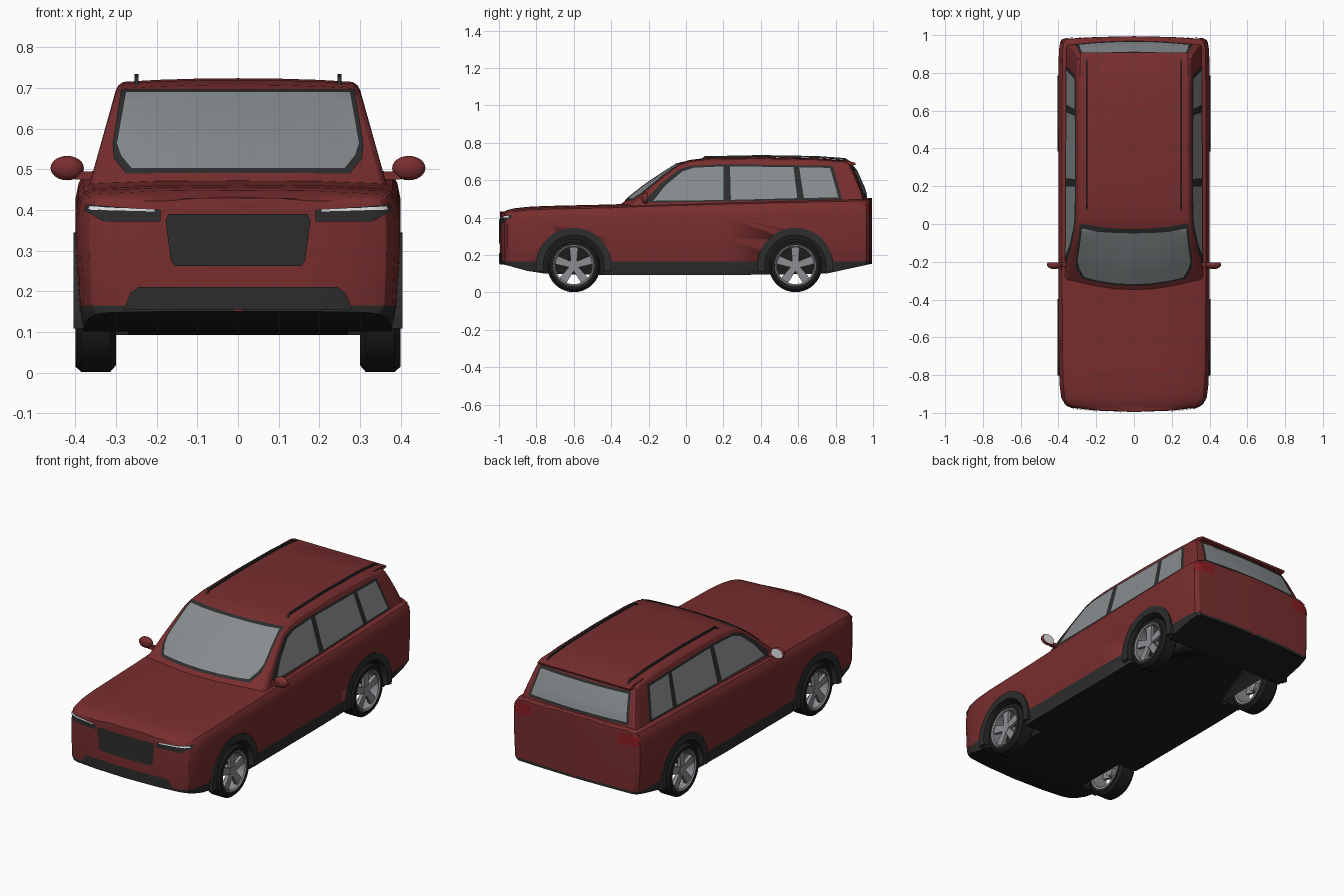
import bpy, bmesh, math
from mathutils import Vector, Matrix
from mathutils.bvhtree import BVHTree

old = bpy.data.objects.get("Cube")
if old:
    bpy.data.objects.remove(old)


def material(name, r, g, b):
    m = bpy.data.materials.new(name)
    m.use_nodes = True
    m.diffuse_color = (r, g, b, 1)
    m.node_tree.nodes["Principled BSDF"].inputs["Base Color"].default_value = (r, g, b, 1)
    return m


PAINT = material("red paint", 0.19, 0.027, 0.028)
TRIM = material("dark trim", 0.026, 0.026, 0.026)
UNDER = material("black underbody", 0.012, 0.012, 0.012)
GLASS = material("grey glass", 0.24, 0.26, 0.27)
SILVER = material("silver rim", 0.27, 0.27, 0.29)
LAMP = material("white lamp", 0.8, 0.8, 0.8)
TAIL = material("tail light red", 0.25, 0.012, 0.015)


def finish(name, bm, mats, angle=30):
    bmesh.ops.recalc_face_normals(bm, faces=bm.faces[:])
    me = bpy.data.meshes.new(name)
    bm.to_mesh(me)
    bm.free()
    for m in mats:
        me.materials.append(m)
    ob = bpy.data.objects.new(name, me)
    bpy.context.collection.objects.link(ob)
    bpy.ops.object.select_all(action="DESELECT")
    ob.select_set(True)
    bpy.context.view_layer.objects.active = ob
    bpy.ops.object.shade_smooth_by_angle(angle=math.radians(angle))
    return ob


def bridge(bm, rings, closed=True):
    n = len(rings[0])
    for a, b in zip(rings, rings[1:]):
        for i in range(n if closed else n - 1):
            j = (i + 1) % n
            bm.faces.new((a[i], a[j], b[j], b[i]))


def loft(stations, section, bend=lambda x, y: y):
    """Symmetric shell: section(station) gives half points (x, z), bottom to top."""
    bm = bmesh.new()
    rings = []
    for st in stations:
        half = section(st)
        pts = half + [(-x, z) for x, z in reversed(half) if x > 0]
        rings.append([bm.verts.new((x, bend(x, st[0]), z)) for x, z in pts])
    bridge(bm, rings)
    bm.faces.new(rings[0])
    bm.faces.new(rings[-1])
    bmesh.ops.recalc_face_normals(bm, faces=bm.faces[:])
    return bm


def extrude(outline, x0, x1):
    """Prism from a (y, z) outline between two x positions."""
    bm = bmesh.new()
    rings = [[bm.verts.new((x, y, z)) for y, z in outline] for x in (x0, x1)]
    bridge(bm, rings)
    bm.faces.new(rings[0])
    bm.faces.new(rings[1])
    return bm


def circle(r, cy, cz, n=48, start=0, end=360):
    return [(cy + r * math.cos(math.radians(start + (end - start) * i / n)),
             cz + r * math.sin(math.radians(start + (end - start) * i / n))) for i in range(n + 1)]


# Lower body: stations are y, half width, top height, bottom height
def body_section(st):
    y, w, top, low = st
    return [(0, low), (.955 * w, low), (.985 * w, max(.165, low + .015)), (w, .29), (w, top - .07),
            (.98 * w, top - .03), (.95 * w, top - .012), (.89 * w, top - .003), (.5 * w, top + .004), (0, top + .006)]


body_bm = loft([(-.995, .01, .425, .15), (-.988, .2, .425, .15), (-.972, .33, .425, .148), (-.955, .365, .434, .144),
                (-.92, .385, .443, .134), (-.85, .394, .451, .115), (-.75, .398, .456, .1), (-.4, .4, .464, .092),
                (-.25, .4, .47, .092), (.2, .4, .483, .092), (.75, .4, .496, .1), (.92, .398, .5, .137),
                (.965, .39, .5, .147), (.98, .37, .499, .15), (.99, .2, .498, .152), (.994, .01, .498, .152)], body_section)
for f in body_bm.faces:
    z = f.calc_center_median().z
    f.material_index = 2 if f.normal.z < -.7 else 1 if z < .185 and f.normal.z < .5 else 0
body_tree = BVHTree.FromBMesh(body_bm)
body = finish("body", body_bm, [PAINT, TRIM, UNDER])

# Wheel wells
AXLES, HUB_Z = (-.6, .585), .143
for s in (1, -1):
    for ay in AXLES:
        bm = extrude(circle(.165, ay, HUB_Z)[:-1], s * .27, s * .5)
        for f in bm.faces:
            f.material_index = 2
        cutter = finish("wheel_well_cutter", bm, [PAINT, TRIM, UNDER])
        cutter.hide_render = True
        mod = body.modifiers.new("well", "BOOLEAN")
        mod.operation, mod.object, mod.solver = "DIFFERENCE", cutter, "EXACT"
        bpy.context.view_layer.objects.active = body
        bpy.ops.object.modifier_apply(modifier=mod.name)
        bpy.data.objects.remove(cutter)


# Cabin: stations are y, roof height
def side_x(z):
    return .355 - .28 * (z - .5)


def cabin_section(st):
    top = st[1]
    zs = [.42, max(.43, top - .12), max(.44, top - .03)]
    xc = side_x(top - .02)
    return [(0, .42)] + [(side_x(z), z) for z in zs] + [
        (xc - .003, top - .018), (xc - .016, top - .009), (.2, top - .004), (.1, top - .001), (0, top)]


def cabin_bend(x, y):
    return y + x * x * (.4 * min(1, max(0, -y / .25)) - .15 * (y > .85))


cabin_bm = loft([(-.36, .462), (-.3, .51), (-.22, .573), (-.13, .634), (-.04, .69), (.02, .708), (.12, .72),
                 (.4, .724), (.7, .718), (.86, .706), (.885, .695), (.91, .65), (.95, .56), (.978, .47)],
                cabin_section, cabin_bend)
cabin_tree = BVHTree.FromBMesh(cabin_bm)
finish("cabin", cabin_bm, [PAINT], 25)


# Thin plates laid on a shell; outline is (u, z), direction is where the ray comes from
def plate(name, tree, outline, direction, mat, lift=.004):
    d = Vector(direction)
    along_x = abs(d.x) > .5
    bm = bmesh.new()
    bm.faces.new([bm.verts.new((0, u, z) if along_x else (u, 0, z)) for u, z in outline])
    step = .02
    for axis in (Vector((0, 1, 0)) if along_x else Vector((1, 0, 0)), Vector((0, 0, 1))):
        for i in range(-50, 50):
            bmesh.ops.bisect_plane(bm, geom=bm.verts[:] + bm.edges[:] + bm.faces[:],
                                   plane_co=axis * (i * step + .003), plane_no=axis)
    for v in bm.verts:
        hit = tree.ray_cast(v.co + d * 2, -d)
        if hit[0] is None:
            hit = tree.find_nearest(v.co + d)
        v.co = hit[0] + (hit[1] if hit[1].dot(d) > 0 else -hit[1]) * lift
    ob = finish(name, bm, [mat])
    if ob.data.polygons and sum(p.normal.dot(d) for p in ob.data.polygons) < 0:
        ob.data.flip_normals()


def mirrored(half):
    return half + [(-x, z) for x, z in reversed(half)]


FRONT, BACK = (0, -1, 0), (0, 1, 0)
plate("windshield_frame", cabin_tree, mirrored([(.275, .488), (.305, .525), (.308, .56), (.287, .694)]), FRONT, TRIM, .003)
plate("windshield", cabin_tree, mirrored([(.262, .498), (.288, .53), (.298, .56), (.276, .686)]), FRONT, GLASS, .006)
plate("rear_window_frame", cabin_tree, mirrored([(.31, .51), (.282, .668)]), BACK, TRIM, .003)
plate("rear_window", cabin_tree, mirrored([(.295, .524), (.27, .655)]), BACK, GLASS, .006)
plate("grille", body_tree, mirrored([(.155, .262), (.165, .275), (.178, .375), (.17, .39)]), FRONT, TRIM)
plate("lower_intake", body_tree, mirrored([(.28, .155), (.265, .195), (.245, .21)]), FRONT, TRIM)

for s in (1, -1):
    side = (s, 0, 0)
    plate("side_window_frame", cabin_tree, [(-.235, .478), (.835, .496), (.785, .676), (.2, .684),
                                            (.02, .676), (-.04, .655), (-.14, .575)], side, TRIM, .003)
    for name, pts in {
        "front_window": [(-.175, .488), (.2, .492), (.2, .672), (.04, .665), (-.02, .645), (-.11, .57)],
        "middle_window": [(.24, .493), (.595, .502), (.575, .668), (.235, .672)],
        "rear_side_window": [(.63, .503), (.815, .506), (.77, .664), (.605, .667)],
    }.items():
        plate(name, cabin_tree, pts, side, GLASS, .006)
    plate("headlight_housing", body_tree, [(s * x, z) for x, z in
          [(.19, .372), (.33, .372), (.375, .398), (.37, .412), (.19, .4)]], FRONT, TRIM)
    plate("headlight_strip", body_tree, [(s * x, z) for x, z in
          [(.205, .396), (.365, .4), (.362, .407), (.205, .402)]], FRONT, LAMP, .006)
    plate("tail_light", body_tree, [(s * x, z) for x, z in
          [(.27, .42), (.385, .42), (.385, .48), (.27, .48)]], BACK, TAIL)

    # Roof rail
    rail = [(.07, .705), (.1, .728), (.4, .734), (.7, .729), (.85, .718), (.88, .7)]
    finish("roof_rail", extrude(rail + [(y, z - .01) for y, z in reversed(rail)], s * .245, s * .255), [TRIM])

    # Door mirror
    bm = bmesh.new()
    bmesh.ops.create_uvsphere(bm, u_segments=20, v_segments=12, radius=1,
                              matrix=Matrix.Translation((s * .42, -.215, .503)) @ Matrix.Diagonal((.041, .024, .03, 1)))
    bmesh.ops.bisect_plane(bm, geom=bm.verts[:] + bm.edges[:] + bm.faces[:], plane_co=(0, -.205, 0),
                           plane_no=(0, 1, 0), clear_outer=True)
    cap = bm.faces.new(sorted([v for v in bm.verts if v.is_boundary],
                              key=lambda v: math.atan2(v.co.z - .503, v.co.x - s * .42)))
    cap.material_index = 1
    finish("door_mirror", bm, [PAINT, LAMP])
    finish("mirror_stalk", extrude([(-.225, .475), (-.205, .475), (-.205, .495), (-.225, .495)], s * .34, s * .4), [PAINT])

# Rear spoiler
finish("spoiler", extrude([(.78, .705), (.87, .703), (.908, .692), (.905, .682), (.86, .68)], -.285, .285), [PAINT])


# Wheels, with x measured outward
def lathe(name, profile, s, ay, mat):
    bm = bmesh.new()
    rings = [[bm.verts.new((s * x, y, z)) for y, z in circle(r, ay, HUB_Z, 40)[:-1]] for x, r in profile]
    bridge(bm, rings + [rings[0]])
    return finish(name, bm, [mat])


for s in (1, -1):
    for ay in AXLES:
        lathe("tyre", [(.3, .11), (.3, .125), (.315, .142), (.385, .142), (.4, .128), (.4, .11)], s, ay, UNDER)
        lathe("rim", [(.3, .111), (.398, .111), (.4, .106), (.394, .099), (.3, .099)], s, ay, SILVER)
        bm = extrude(circle(.026, ay, HUB_Z, 20)[:-1], s * .33, s * .39)
        for i in range(5):
            a = math.radians(90 + 72 * i)
            turn = Matrix.Rotation(a, 2)
            ring = []
            for x in (.37, .388):
                pts = [turn @ Vector(p) for p in [(.01, -.016), (.102, -.023), (.102, .023), (.01, .016)]]
                ring.append([bm.verts.new((s * x, ay + p.x, HUB_Z + p.y)) for p in pts])
            bridge(bm, ring)
            for r in ring:
                bm.faces.new(r)
        finish("wheel_spokes", bm, [SILVER])
        # Arch cladding
        arch = circle(.202, ay, HUB_Z, 30, -10, 190) + circle(.163, ay, HUB_Z, 30, 190, -10)
        finish("wheel_arch", extrude(arch, s * .37, s * .404), [TRIM])
